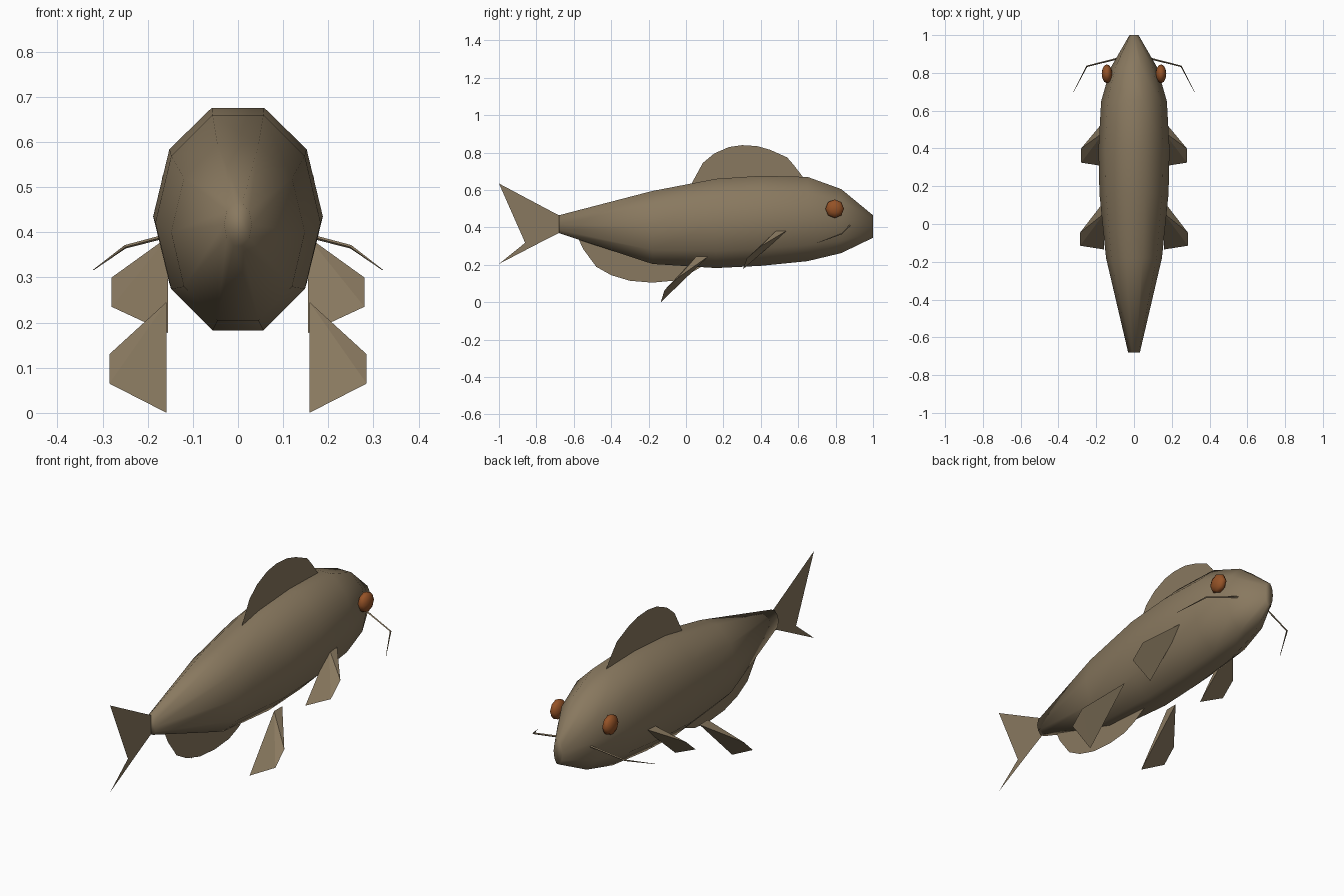
import bpy, bmesh, math
from mathutils import Vector

if "Cube" in bpy.data.objects:
    bpy.data.objects.remove(bpy.data.objects["Cube"])


def material(name, rgb):
    m = bpy.data.materials.new(name)
    m.diffuse_color = (*rgb, 1)
    m.use_nodes = True
    m.node_tree.nodes["Principled BSDF"].inputs["Base Color"].default_value = m.diffuse_color
    return m


SKIN = material("olive brown skin", (0.25, 0.19, 0.115))
EYE = material("amber eye", (0.30, 0.085, 0.02))


def finish(bm, name, mat, smooth=False):
    mesh = bpy.data.meshes.new(name)
    bm.to_mesh(mesh)
    bm.free()
    mesh.materials.append(mat)
    for p in mesh.polygons:
        p.use_smooth = smooth
    ob = bpy.data.objects.new(name, mesh)
    bpy.context.collection.objects.link(ob)
    return ob


def loft(bm, rings):
    """Skin a list of equal-length point rings and cap both ends."""
    rows = [[bm.verts.new(p) for p in r] for r in rings]
    n = len(rows[0])
    for a, b in zip(rows, rows[1:]):
        for i in range(n):
            j = (i + 1) % n
            bm.faces.new((a[i], a[j], b[j], b[i]))
    bm.faces.new(rows[0])
    bm.faces.new(rows[-1])
    bmesh.ops.recalc_face_normals(bm, faces=bm.faces)


# Body: ten-sided rings given as y, half width, bottom z, top z
SECTIONS = [(-0.68, 0.031, 0.37, 0.465), (-0.18, 0.148, 0.205, 0.595),
            (0.16, 0.183, 0.183, 0.66), (0.40, 0.188, 0.195, 0.676),
            (0.65, 0.174, 0.22, 0.67), (0.83, 0.122, 0.263, 0.605),
            (1.0, 0.024, 0.345, 0.465)]
rings = []
for y, w, z0, z1 in SECTIONS:
    rz = (z1 - z0) / 2 / math.sin(math.radians(72))
    rings.append([(w * math.cos(a), y, (z0 + z1) / 2 + rz * math.sin(a))
                  for a in (i * math.tau / 10 for i in range(10))])
bm = bmesh.new()
loft(bm, rings)
finish(bm, "body", SKIN, True)


# Flat fins on the centre plane
def flat_fin(name, outline):
    bm = bmesh.new()
    f = bm.faces.new([bm.verts.new((0, y, z)) for y, z in outline])
    bmesh.ops.triangulate(bm, faces=[f])
    finish(bm, name, SKIN)


flat_fin("dorsal_fin", [(0.03, 0.635), (0.09, 0.745), (0.15, 0.795), (0.23, 0.83),
                        (0.30, 0.84), (0.38, 0.835), (0.45, 0.815), (0.54, 0.775),
                        (0.575, 0.735), (0.625, 0.67), (0.6, 0.6), (0.1, 0.6)])
flat_fin("anal_fin", [(-0.58, 0.35), (-0.55, 0.285), (-0.48, 0.19), (-0.40, 0.145),
                      (-0.30, 0.115), (-0.18, 0.105), (-0.07, 0.115), (0.0, 0.142),
                      (0.10, 0.20), (0.0, 0.25), (-0.3, 0.31)])
flat_fin("tail_fin", [(-0.67, 0.46), (-0.75, 0.502), (-1.0, 0.635), (-0.86, 0.52),
                      (-0.81, 0.468), (-0.775, 0.42), (-0.81, 0.37), (-0.86, 0.318),
                      (-1.0, 0.205), (-0.75, 0.335), (-0.67, 0.375)])


# Paired wedge fins
def paired_fin(name, corners):
    for side, s in (("right", 1), ("left", -1)):
        bm = bmesh.new()
        for x, y, z in corners:
            bm.verts.new((s * x, y, z))
        bmesh.ops.convex_hull(bm, input=bm.verts)
        bmesh.ops.recalc_face_normals(bm, faces=bm.faces)
        finish(bm, f"{name}_{side}", SKIN)


paired_fin("pectoral_fin", [(0.155, 0.55, 0.39), (0.155, 0.49, 0.39), (0.28, 0.40, 0.30),
                            (0.28, 0.325, 0.235), (0.155, 0.305, 0.177)])
paired_fin("pelvic_fin", [(0.158, 0.12, 0.246), (0.158, 0.056, 0.246), (0.285, -0.045, 0.13),
                          (0.285, -0.115, 0.065), (0.158, -0.135, 0.0)])

# Eyes and whiskers on both sides of the head
WHISKER = [(0.07, 0.88, 0.415, 0.005), (0.25, 0.835, 0.368, 0.004), (0.32, 0.70, 0.317, 0.001)]
for side, s in (("right", 1), ("left", -1)):
    bm = bmesh.new()
    bmesh.ops.create_uvsphere(bm, u_segments=8, v_segments=6, radius=1)
    for v in bm.verts:
        x, y, z = v.co
        v.co = (s * (0.143 + 0.028 * z), 0.795 + 0.05 * x, 0.50 + 0.05 * y)
    bmesh.ops.recalc_face_normals(bm, faces=bm.faces)
    finish(bm, f"eye_{side}", EYE, True)

    bm = bmesh.new()
    pts = [Vector((s * x, y, z)) for x, y, z, r in WHISKER]
    tubes = []
    for i, p in enumerate(pts):
        d = (pts[min(i + 1, 2)] - pts[max(i - 1, 0)]).normalized()
        u = d.cross(Vector((0, 0, 1))).normalized()
        w = d.cross(u)
        r = WHISKER[i][3]
        tubes.append([p + r * (u * math.cos(a) + w * math.sin(a))
                      for a in (k * math.tau / 4 for k in range(4))])
    loft(bm, tubes)
    finish(bm, f"whisker_{side}", SKIN)
